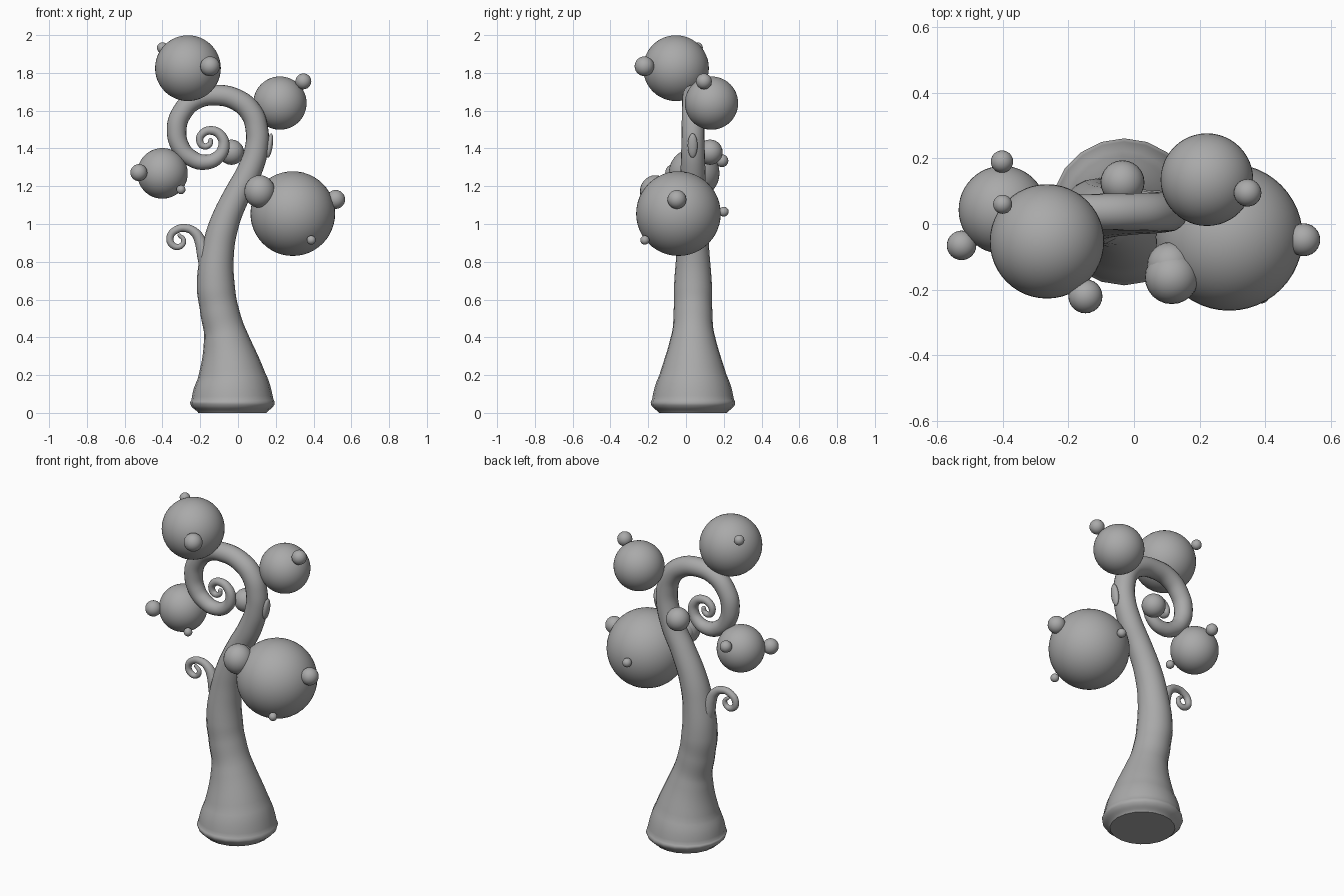
import bpy
from mathutils import Vector

cube = bpy.data.objects.get("Cube")
if cube:
    bpy.data.objects.remove(cube, do_unlink=True)

# One plain grey for the whole sculpture
grey = bpy.data.materials.new("stone_grey")
grey.use_nodes = True
COLOUR = (0.4, 0.4, 0.4, 1)
grey.diffuse_color = COLOUR
grey.node_tree.nodes["Principled BSDF"].inputs["Base Color"].default_value = COLOUR

DEPTH = 0.037  # the trunk and its curls lie in this vertical plane


def finish(obj, name):
    obj.name = name
    obj.data.materials.clear()
    obj.data.materials.append(grey)
    bpy.ops.object.select_all(action='DESELECT')
    obj.select_set(True)
    bpy.context.view_layer.objects.active = obj
    bpy.ops.object.shade_smooth_by_angle(angle=0.7)


def ball(name, x, y, z, r, scale=(1, 1, 1), tilt=(0, 0, 0)):
    big = r > 0.1
    bpy.ops.mesh.primitive_uv_sphere_add(
        segments=48 if big else 24, ring_count=24 if big else 14,
        radius=r, location=(x, y, z), rotation=tilt)
    obj = bpy.context.object
    obj.scale = scale
    finish(obj, name)
    return obj


def tube(name, points):
    """Tapered tube through (x, z, radius) points."""
    curve = bpy.data.curves.new(name, 'CURVE')
    curve.dimensions = '3D'
    curve.bevel_depth = 1
    curve.bevel_resolution = 8
    curve.resolution_u = 8
    curve.use_fill_caps = True
    spline = curve.splines.new('BEZIER')
    spline.radius_interpolation = 'CARDINAL'
    spline.bezier_points.add(len(points) - 1)
    for p, (x, z, r) in zip(spline.bezier_points, points):
        p.co = (x, DEPTH, z)
        p.radius = r
        p.handle_left_type = p.handle_right_type = 'AUTO'
    obj = bpy.data.objects.new(name, curve)
    bpy.context.collection.objects.link(obj)
    bpy.ops.object.select_all(action='DESELECT')
    obj.select_set(True)
    bpy.context.view_layer.objects.active = obj
    bpy.ops.object.convert(target='MESH')
    obj = bpy.context.object
    finish(obj, name)
    # rounded tip
    x, z, r = points[-1]
    ball(name + "_tip", x, DEPTH, z, r)


# Trunk rising from a flared foot into a spiral crown
tube("trunk", [
    (-.03, 0, .18), (-.03, .035, .217), (-.03, .07, .217), (-.035, .2, .178),
    (-.065, .4, .118), (-.1, .55, .102), (-.118, .68, .1), (-.108, .85, .087),
    (-.073, 1, .078), (-.008, 1.15, .07), (.06, 1.28, .066), (.098, 1.4, .062),
    (.1, 1.5, .06), (.07, 1.59, .059), (-.003, 1.655, .057), (-.11, 1.682, .055),
    (-.225, 1.66, .054), (-.3, 1.585, .053), (-.325, 1.5, .052),
    (-.303, 1.405, .048), (-.25, 1.35, .044), (-.177, 1.327, .04),
    (-.108, 1.352, .035), (-.075, 1.412, .03), (-.092, 1.47, .026),
    (-.14, 1.495, .023), (-.187, 1.48, .021), (-.203, 1.443, .019),
    (-.182, 1.412, .017), (-.15, 1.422, .015), (-.145, 1.443, .012)])

# Thin curled side shoot
tube("side_shoot", [
    (-.15, .76, .05), (-.178, .84, .04), (-.196, .9, .032), (-.228, .955, .025),
    (-.275, .978, .021), (-.325, .97, .02), (-.359, .933, .019),
    (-.348, .89, .018), (-.305, .882, .015), (-.288, .915, .013),
    (-.31, .94, .01)])

# Large foliage balls
ball("top_ball", -.265, -.053, 1.825, .174)
ball("upper_left_ball", .222, .135, 1.64, .141)
ball("main_ball", .29, -.04, 1.055, .224)
ball("right_ball", -.4, .043, 1.268, .134)

# Small buds on the large balls
buds = {
    "top": [(-.148, -.22, 1.835, .052), (-.4, .06, 1.933, .029)],
    "upper_left": [(.346, .095, 1.755, .042)],
    "main": [(.517, -.048, 1.13, .05), (.388, -.218, .915, .024),
             (.257, .2, 1.065, .026)],
    "right": [(-.525, -.065, 1.272, .045), (-.302, -.05, 1.182, .024),
              (-.402, .19, 1.335, .034)],
}
for group, items in buds.items():
    for i, (x, y, z, r) in enumerate(items):
        ball(f"{group}_bud_{i + 1}", x, y, z, r)

# Buds growing from the trunk
ball("back_trunk_bud", -.035, .127, 1.38, .067)
ball("front_trunk_bud", .115, -.162, 1.172, .082, (1, 1, 1.05))
stem = ball("front_bud_neck", .11, -.125, 1.17, .07)

# Slim leaf pressed to the side of the trunk
ball("leaf", .167, .035, 1.415, .065, (.26, .4, 1), (0, .15, 0))
